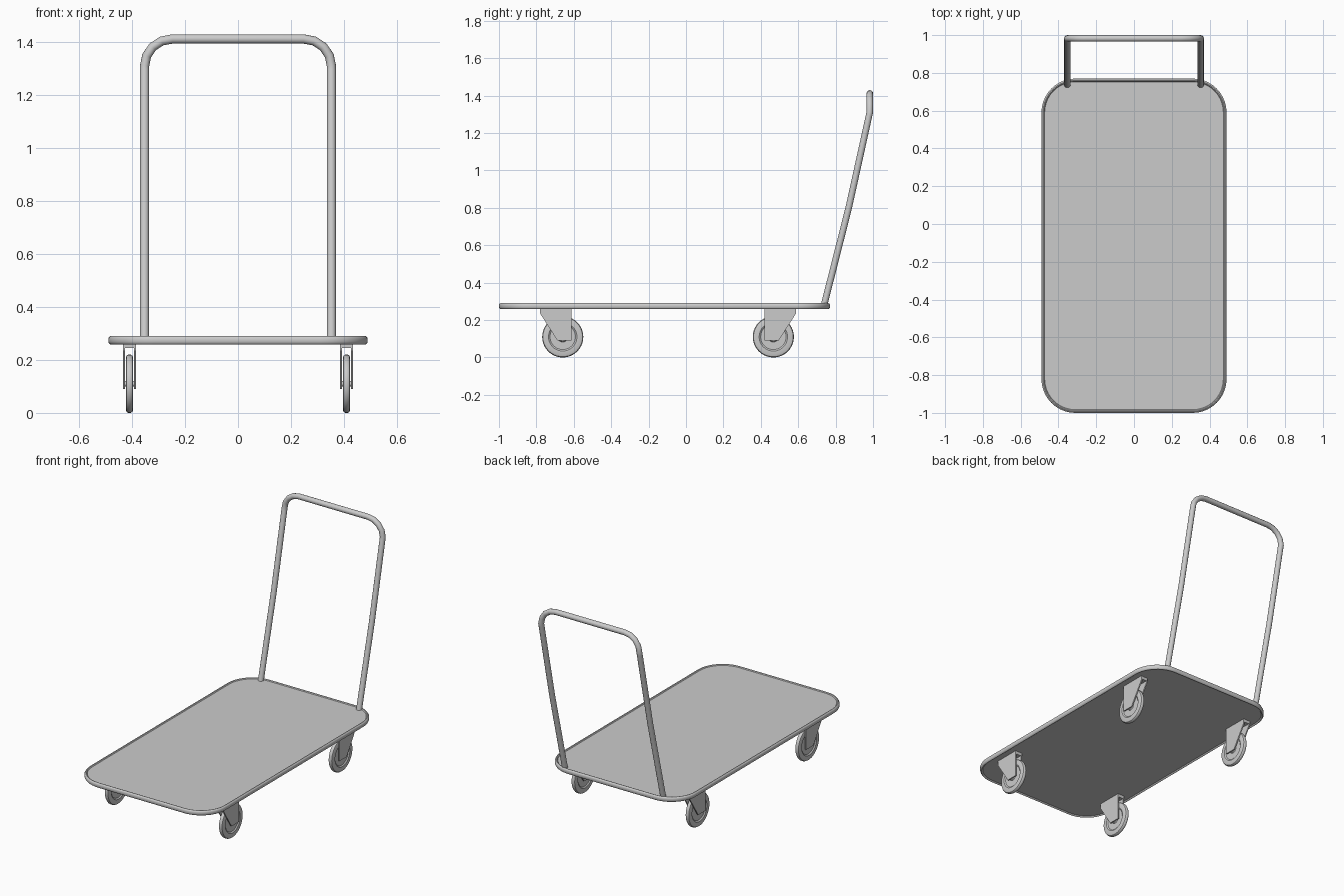
import bpy, bmesh
from math import sin, cos, pi

if "Cube" in bpy.data.objects:
    bpy.data.objects.remove(bpy.data.objects["Cube"])

DECK_Y = -0.115          # centre of the deck
CASTER_X, CASTER_MID = 0.41, -0.096


def finish(name, bm, smooth=True):
    bmesh.ops.recalc_face_normals(bm, faces=bm.faces)
    me = bpy.data.meshes.new(name)
    bm.to_mesh(me)
    bm.free()
    ob = bpy.data.objects.new(name, me)
    bpy.context.collection.objects.link(ob)
    if smooth:
        bpy.ops.object.select_all(action='DESELECT')
        ob.select_set(True)
        bpy.context.view_layer.objects.active = ob
        bpy.ops.object.shade_smooth_by_angle(angle=0.6)
    return ob


def rounded_rect(inset, segs=10):
    hx, hy, r = 0.49 - inset, 0.885 - inset, 0.18 - inset
    pts = []
    for k, (sx, sy) in enumerate([(1, 1), (-1, 1), (-1, -1), (1, -1)]):
        for i in range(segs + 1):
            a = (k + i / segs) * pi / 2
            pts.append((sx * (hx - r) + r * cos(a),
                        DECK_Y + sy * (hy - r) + r * sin(a)))
    return pts


def loft(name, profile, closed):
    """Sweep (inset, z) profile points round the deck outline."""
    bm = bmesh.new()
    rings = [[bm.verts.new((x, y, z)) for x, y in rounded_rect(d)] for d, z in profile]
    n = len(rings[0])
    pairs = list(zip(rings, rings[1:])) + ([(rings[-1], rings[0])] if closed else [])
    for a, b in pairs:
        for i in range(n):
            bm.faces.new((a[i], a[(i + 1) % n], b[(i + 1) % n], b[i]))
    if not closed:
        bm.faces.new(rings[0])
        bm.faces.new(rings[-1])
    return finish(name, bm)


# Deck plate and the rounded rim around it
loft("deck_plate", [(0.012, 0.265), (0.012, 0.284)], False)
loft("deck_rim", [(0.0, 0.268), (0.0, 0.281), (0.003, 0.287), (0.008, 0.29), (0.013, 0.289),
                  (0.017, 0.284), (0.017, 0.265), (0.013, 0.26), (0.008, 0.258),
                  (0.003, 0.262)], True)

# Push handle: a bent tube
half = [(0.353, 0.737, 0.275), (0.353, 0.87, 0.80), (0.353, 0.979, 1.295)]
for i in range(5):
    a = i / 4 * pi / 2
    half.append((0.248 + 0.105 * cos(a), 0.9825, 1.31 + 0.1025 * sin(a)))
path = half + [(-x, y, z) for x, y, z in reversed(half)]
cu = bpy.data.curves.new("push_handle", 'CURVE')
cu.dimensions = '3D'
cu.bevel_depth = 0.0175
cu.bevel_resolution = 4
cu.use_fill_caps = True
sp = cu.splines.new('POLY')
sp.points.add(len(path) - 1)
for p, co in zip(sp.points, path):
    p.co = (*co, 1)
handle = bpy.data.objects.new("push_handle", cu)
bpy.context.collection.objects.link(handle)
handle.select_set(True)
bpy.context.view_layer.objects.active = handle
bpy.ops.object.convert(target='MESH')
bpy.ops.object.shade_smooth_by_angle(angle=0.7)


def prism(bm, outline, x0, x1):
    """Extrude a (y, z) outline between two x positions."""
    a = [bm.verts.new((x0, y, z)) for y, z in outline]
    b = [bm.verts.new((x1, y, z)) for y, z in outline]
    n = len(a)
    bm.faces.new(a)
    bm.faces.new(b)
    for i in range(n):
        bm.faces.new((a[i], a[(i + 1) % n], b[(i + 1) % n], b[i]))


def wheel(name, cx, cy):
    side = [(0.014, 0.0), (0.014, 0.024), (0.008, 0.028), (0.008, 0.068),
            (0.014, 0.076), (0.014, 0.098), (0.011, 0.106), (0.005, 0.11)]
    prof = side + [(-x, r) for x, r in reversed(side)]
    bm = bmesh.new()
    vs = [bm.verts.new((cx + x, cy, 0.11 + r)) for x, r in prof]
    es = [bm.edges.new(e) for e in zip(vs, vs[1:])]
    bmesh.ops.spin(bm, geom=vs + es, cent=(cx, cy, 0.11), axis=(1, 0, 0),
                   angle=2 * pi, steps=40, use_merge=True)
    bmesh.ops.remove_doubles(bm, verts=bm.verts, dist=1e-5)
    finish(name, bm)


# Casters: two fork cheeks, a crown and an axle, plus the wheel
for end, s in (("front", -1), ("back", 1)):
    def at(pts):
        return [(CASTER_MID + s * (y - CASTER_MID), z) for y, z in pts]
    cheek = at([(0.42, 0.267), (0.42, 0.09), (0.495, 0.09), (0.588, 0.235), (0.588, 0.267)])
    crown = at([(0.42, 0.267), (0.42, 0.245), (0.588, 0.245), (0.588, 0.267)])
    cy = CASTER_MID + s * 0.563
    axle = [(cy + 0.01 * cos(i * pi / 6), 0.11 + 0.01 * sin(i * pi / 6)) for i in range(12)]
    for side, cx in (("left", -CASTER_X), ("right", CASTER_X)):
        bm = bmesh.new()
        prism(bm, cheek, cx - 0.025, cx - 0.017)
        prism(bm, cheek, cx + 0.017, cx + 0.025)
        prism(bm, crown, cx - 0.017, cx + 0.017)
        prism(bm, axle, cx - 0.018, cx + 0.018)
        finish(f"caster_fork_{end}_{side}", bm, False)
        wheel(f"caster_wheel_{end}_{side}", cx, cy)
